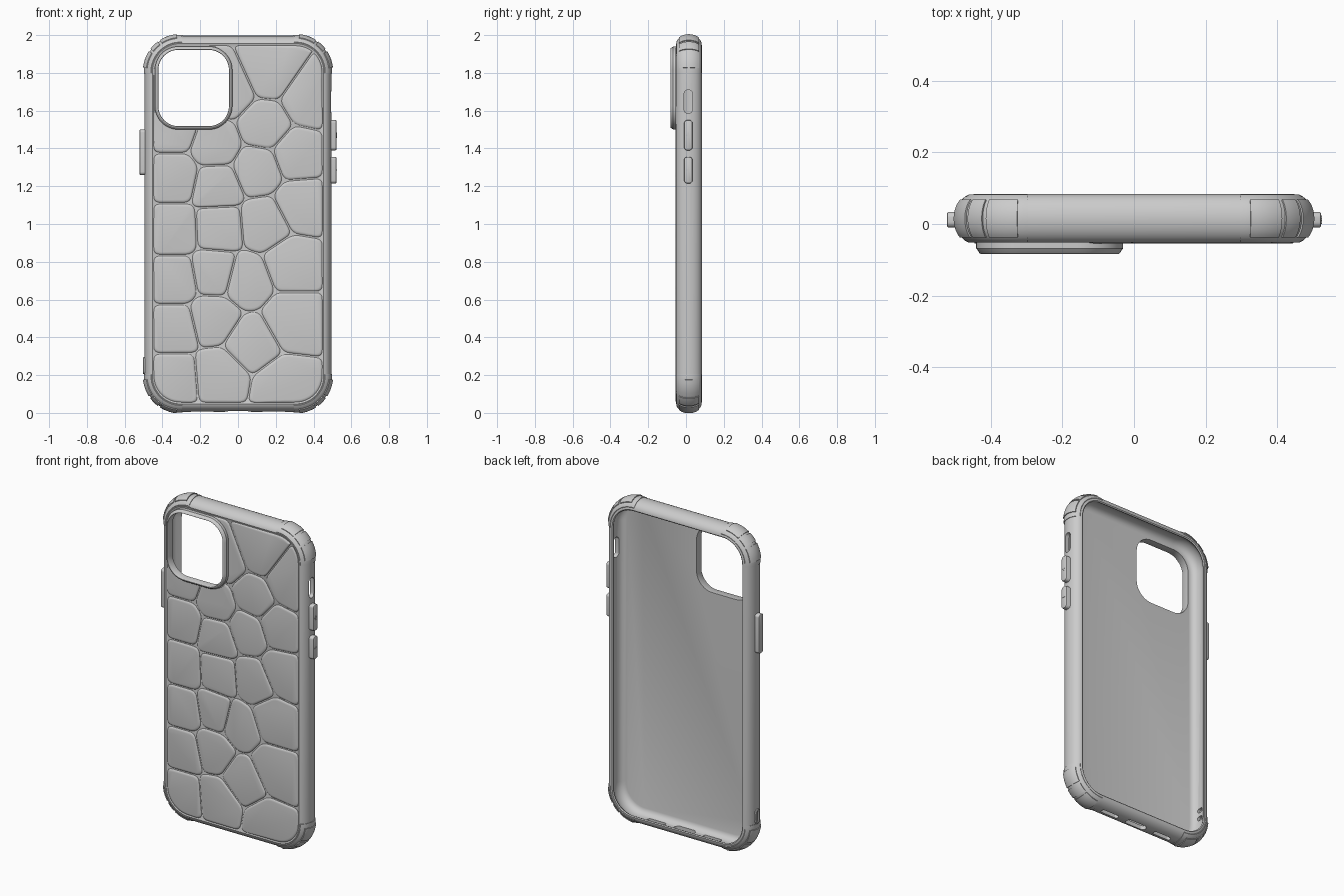
import bpy, bmesh
from math import sin, cos, pi, radians
from mathutils import Vector

if "Cube" in bpy.data.objects:
    bpy.data.objects.remove(bpy.data.objects["Cube"])

MID_Y = 0.015
AXES = {'x': lambda u, v, w: (w, u, v), 'y': lambda u, v, w: (u, w, v), 'z': lambda u, v, w: (u, v, w)}


def rounded_rect(u0, u1, v0, v1, r, n=12):
    pts = []
    for k, (cu, cv) in enumerate([(u1 - r, v1 - r), (u0 + r, v1 - r), (u0 + r, v0 + r), (u1 - r, v0 + r)]):
        for i in range(n + 1):
            a = pi / 2 * (k + i / n)
            pts.append((cu + r * cos(a), cv + r * sin(a)))
    return pts


def skin(bm, rings, loop=False):
    # bridge rings of equal length; cap the ends unless the rings form a loop
    vs = [[bm.verts.new(p) for p in ring] for ring in rings]
    n = len(vs[0])
    for i in range(len(vs) if loop else len(vs) - 1):
        a, b = vs[i], vs[(i + 1) % len(vs)]
        for j in range(n):
            bm.faces.new((a[j], a[(j + 1) % n], b[(j + 1) % n], b[j]))
    if not loop:
        bm.faces.new(vs[0])
        bm.faces.new(vs[-1])


def finish(bm, name):
    bmesh.ops.recalc_face_normals(bm, faces=bm.faces)
    me = bpy.data.meshes.new(name)
    bm.to_mesh(me)
    bm.free()
    ob = bpy.data.objects.new(name, me)
    bpy.context.collection.objects.link(ob)
    return ob


def loft(name, rect, profile, axis='y', loop=False, n=12):
    # profile: (inset, depth) pairs applied to a rounded rectangle
    u0, u1, v0, v1, r = rect
    bm = bmesh.new()
    skin(bm, [[AXES[axis](u, v, w) for u, v in
               rounded_rect(u0 + d, u1 - d, v0 + d, v1 - d, max(r - d, 0.001), n)]
              for d, w in profile], loop)
    return finish(bm, name)


def cut(ob, cutter):
    cutter.hide_render = True
    m = ob.modifiers.new('cut', 'BOOLEAN')
    m.operation, m.solver, m.object = 'DIFFERENCE', 'EXACT', cutter
    bpy.context.view_layer.objects.active = ob
    bpy.ops.object.modifier_apply(modifier=m.name)
    bpy.data.objects.remove(cutter)


def side(a):
    # rounded outer wall section: inset and y for an angle
    return 0.05 * (1 - cos(a)), MID_Y + 0.068 * sin(a)


# Case shell: outer wall, lip, inner wall and back plate
X, Z0, Z1, R = 0.495, 0.006, 1.997, 0.19
outer = [(0.055, -0.047)] + [side(radians(a)) for a in range(-80, 81, 10)]
inner = [(0.050, 0.0835), (0.056, 0.079), (0.052, 0.070), (0.034, 0.055), (0.026, 0.03), (0.026, 0.0),
         (0.034, -0.018), (0.046, -0.030), (0.062, -0.034)]
shell = loft('case_shell', (-X, X, Z0, Z1, R), outer + inner)

# Openings: camera window, bottom port and sound slots, side switch, strap holes
CAM = (-0.44, -0.03, 1.50, 1.94, 0.125)
cut(shell, loft('window_cutter', CAM, [(0.012, -0.2), (0.012, 0.0)]))
for x, w in ((0, 0.07), (-0.19, 0.06), (0.19, 0.06)):
    h = 0.022 if x == 0 else 0.014
    cut(shell, loft('slot_cutter', (x - w, x + w, MID_Y - h, MID_Y + h, h - 0.001),
                    [(0, -0.1), (0, 0.055)], 'z', n=6))
cut(shell, loft('switch_cutter', (-0.010, 0.034, 1.585, 1.71, 0.021), [(0, 0.44), (0, 0.6)], 'x', n=6))
for z in (0.225, 0.275):
    cut(shell, loft('strap_cutter', (-0.005, 0.035, z - 0.013, z + 0.013, 0.012),
                    [(0, -0.6), (0, -0.455)], 'x', n=6))
loft('strap_bridge', (-0.003, 0.033, 0.205, 0.295, 0.016),
     [(0, -0.485), (0, -0.499), (0.003, -0.503), (0.012, -0.503), (0.012, -0.485)], 'x', True, n=5)

# Camera rim
loft('camera_rim', CAM, [(0, -0.045), (0, -0.068), (0.003, -0.071), (0.009, -0.081), (0.012, -0.083),
                         (0.016, -0.083), (0.018, -0.080), (0.018, -0.034), (0.012, -0.034)], loop=True)


# Corner bumpers: a raised sleeve with three grip pads on each corner
def corner_piece(bm, sx, sz, a0, a1, raised, half, steps):
    cx = sx * (X - R)
    cz = Z1 - R if sz > 0 else Z0 + R
    angs = [radians(-half + 2 * half * i / 12) for i in range(13)]
    sec = [(raised - side(a)[0], side(a)[1] + raised * 0.15 * sin(a)) for a in angs]
    sec += [(-0.012 - side(a)[0], MID_Y + (side(a)[1] - MID_Y) * 0.93) for a in reversed(angs)]
    rings = []
    for i in range(steps + 1):
        t = radians(a0 + (a1 - a0) * i / steps)
        rings.append([(cx + sx * (R + d) * cos(t), y, cz + sz * (R + d) * sin(t)) for d, y in sec])
    skin(bm, rings)


for label, ranges, raised, half in (('corner_sleeves', [(-3, 93)], 0.004, 76),
                                    ('corner_pads', [(6, 33), (37, 53), (57, 84)], 0.009, 50)):
    bm = bmesh.new()
    for sx in (-1, 1):
        for sz in (-1, 1):
            for a0, a1 in ranges:
                corner_piece(bm, sx, sz, a0, a1, raised, half, max(4, int((a1 - a0) / 5)))
    finish(bm, label)


# Side buttons with soft edges
def button(name, s, z0, z1):
    loft(name, (-0.010, 0.034, z0, z1, 0.016),
         [(0, s * 0.47), (0, s * 0.516), (0.0015, s * 0.520), (0.005, s * 0.522)], 'x', n=6)


def mark(name, y, z):
    loft(name, (MID_Y - 0.003 - y, MID_Y - 0.003 + y, z[0], z[1], 0.001), [(0, 0.52), (0, 0.5245)], 'x', n=1)


button('upper_button', 1, 1.39, 1.55)
button('lower_button', 1, 1.215, 1.355)
button('left_button', -1, 1.26, 1.50)
mark('upper_mark_a', 0.012, (1.467, 1.473))
mark('upper_mark_b', 0.003, (1.456, 1.484))
mark('lower_mark', 0.012, (1.282, 1.288))


# Back relief: irregular raised cells, each the region nearest to its seed
seeds = [(-.34, 1.50), (-.34, 1.25), (-.34, .97), (-.34, .70), (-.34, .45), (-.34, .18),
         (-.12, 1.42), (-.11, 1.20), (-.10, .98), (-.12, .74), (-.13, .50), (-.10, .20),
         (.10, 1.29), (.14, 1.00), (.04, .70), (.28, .79), (.28, .49), (.07, .37), (.24, .14),
         (.31, 1.37), (.33, 1.10), (.17, 1.80), (.37, 1.66), (.14, 1.52), (-.05, 1.70)]


def clip(poly, point, normal):
    out = []
    for a, b in zip(poly, poly[1:] + poly[:1]):
        da, db = (a - point).dot(normal), (b - point).dot(normal)
        if da <= 0:
            out.append(a)
        if da * db < 0:
            out.append(a.lerp(b, da / (da - db)))
    return out


def soften(poly, dist=0.035):
    poly = [p for i, p in enumerate(poly) if (p - poly[i - 1]).length > 1e-4]
    out = []
    for i, p in enumerate(poly):
        a, b = poly[i - 1] - p, poly[(i + 1) % len(poly)] - p
        a = p + a.normalized() * min(dist, 0.45 * a.length)
        b = p + b.normalized() * min(dist, 0.45 * b.length)
        out += [a.lerp(p, t).lerp(p.lerp(b, t), t) for t in (0, .25, .5, .75, 1)]
    return out


bm = bmesh.new()
for i, s in enumerate(seeds):
    s = Vector(s)
    poly = [Vector(p) for p in rounded_rect(-0.447, 0.447, 0.055, 1.945, 0.14, 5)]
    for j, o in enumerate(seeds):
        if i != j and poly:
            d = Vector(o) - s
            poly = clip(poly, s + d / 2 - d.normalized() * 0.004, d.normalized())
    poly = soften(poly)
    c = sum(poly, Vector((0, 0))) / len(poly)
    rings = []
    for d, y in ((0, -0.044), (0, -0.048), (0.003, -0.051), (0.009, -0.0535), (0.016, -0.0545)):
        rings.append([(q.x, y, q.y) for q in (p + (c - p).normalized() * d for p in poly)])
    skin(bm, rings)
cells = finish(bm, 'back_relief_cells')
cut(cells, loft('relief_cutter', CAM, [(-0.004, -0.2), (-0.004, 0.1)]))

# Smooth shading with crisp edges
for ob in bpy.context.scene.objects:
    ob.select_set(True)
bpy.context.view_layer.objects.active = shell
bpy.ops.object.shade_smooth_by_angle(angle=radians(35))
